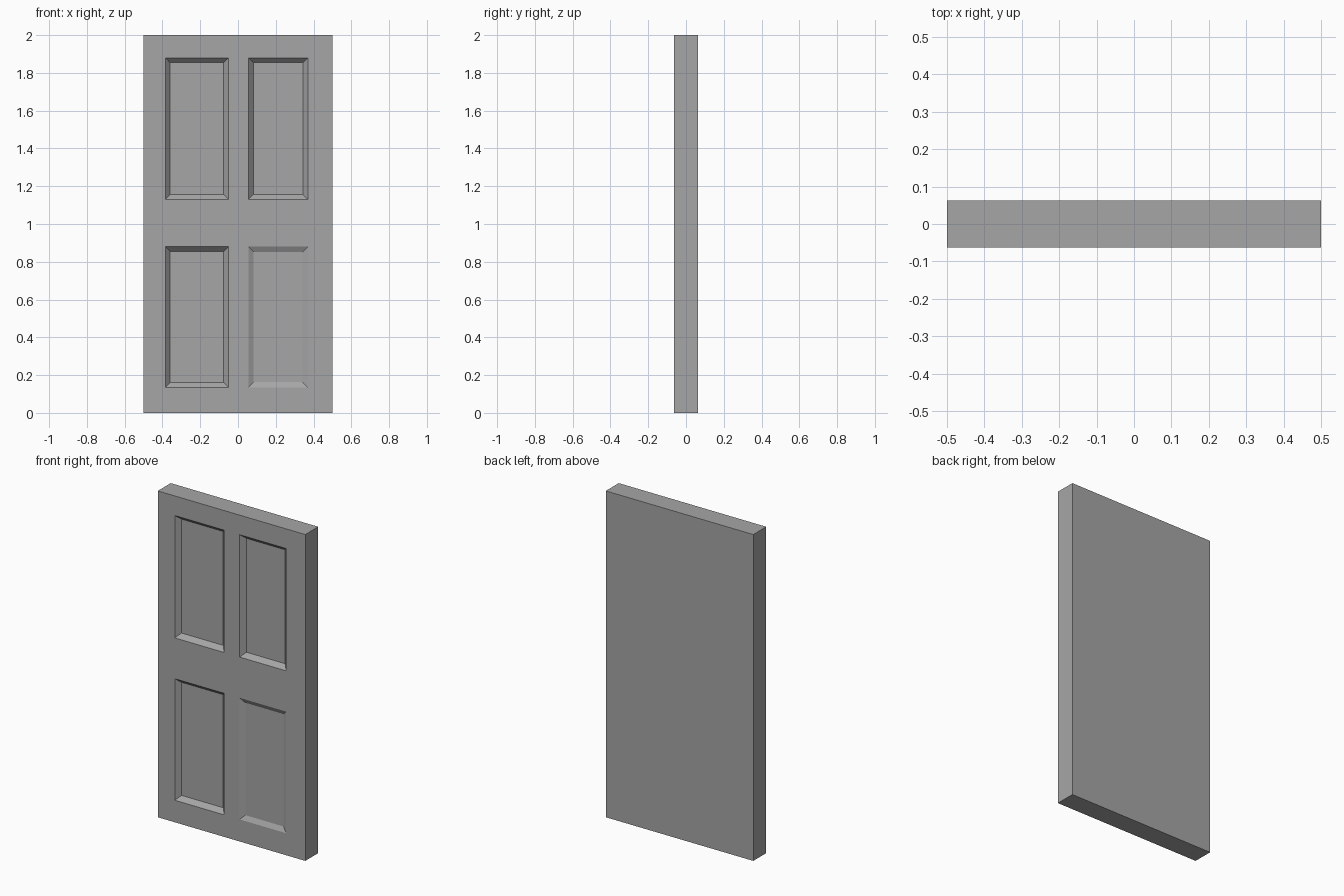
import bpy
import bmesh
from mathutils import Vector

default = bpy.data.objects.get("Cube")
if default:
    bpy.data.objects.remove(default, do_unlink=True)

WIDTH, THICKNESS, HEIGHT = 1.0, 0.125, 2.0
COLUMNS = [(-0.385, -0.05), (0.055, 0.37)]
ROWS = [(0.135, 0.88), (1.13, 1.88)]

# Plain grey paint
paint = bpy.data.materials.new("grey_paint")
paint.use_nodes = True
grey = (0.38, 0.38, 0.38, 1)
paint.diffuse_color = grey
paint.node_tree.nodes["Principled BSDF"].inputs["Base Color"].default_value = grey

# Door slab
bm = bmesh.new()
bmesh.ops.create_cube(bm, size=1)
bmesh.ops.scale(bm, vec=(WIDTH, THICKNESS, HEIGHT), verts=bm.verts)
bmesh.ops.translate(bm, vec=(0, 0, HEIGHT / 2), verts=bm.verts)


def cut_front(axis, position):
    """Split only the front face and its border along one line."""
    front = [f for f in bm.faces if f.normal.y < -0.9]
    geom = front + list({e for f in front for e in f.edges})
    geom += list({v for f in front for v in f.verts})
    bmesh.ops.bisect_plane(bm, geom=geom, plane_co=axis * position, plane_no=axis)
    bm.normal_update()


bm.normal_update()
for axis, spans in ((Vector((1, 0, 0)), COLUMNS), (Vector((0, 0, 1)), ROWS)):
    for span in spans:
        for position in span:
            cut_front(axis, position)

# Recessed panels with sloping borders; the lower left one is shallower
for x0, x1 in COLUMNS:
    for z0, z1 in ROWS:
        panel = [f for f in bm.faces if f.normal.y < -0.9
                 and x0 < f.calc_center_median().x < x1
                 and z0 < f.calc_center_median().z < z1]
        shallow = x0 > 0 and z0 < 1
        bmesh.ops.inset_individual(bm, faces=panel, use_even_offset=True,
                                   thickness=0.028 if shallow else 0.026,
                                   depth=-0.015 if shallow else -0.028)

mesh = bpy.data.meshes.new("door")
bm.to_mesh(mesh)
bm.free()
mesh.materials.append(paint)
door = bpy.data.objects.new("door", mesh)
bpy.context.collection.objects.link(door)
